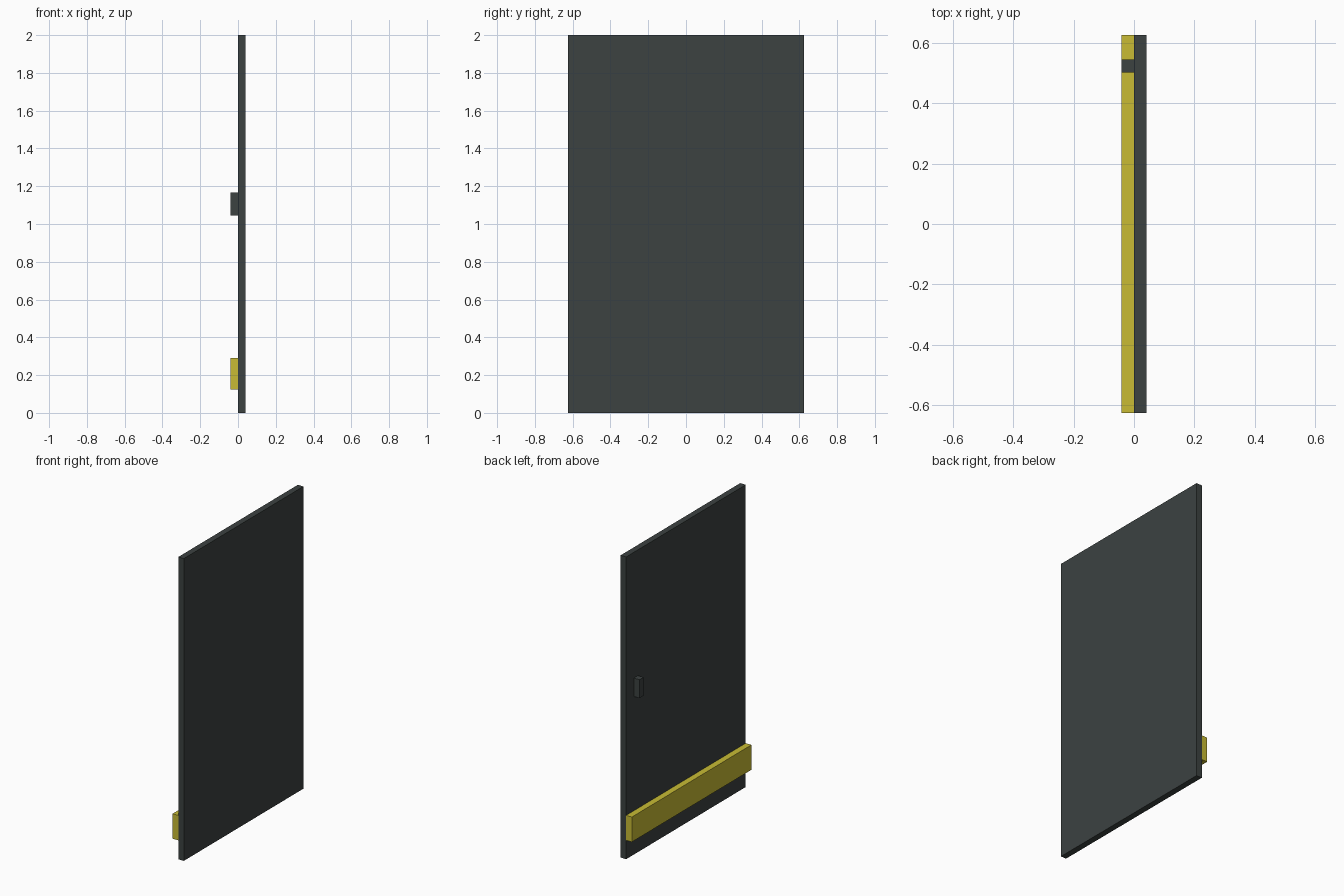
import bpy

if "Cube" in bpy.data.objects:
    bpy.data.objects.remove(bpy.data.objects["Cube"])


def material(name, rgb):
    m = bpy.data.materials.new(name)
    m.diffuse_color = (*rgb, 1.0)
    m.use_nodes = True
    m.node_tree.nodes["Principled BSDF"].inputs["Base Color"].default_value = m.diffuse_color
    return m


def box(name, lo, hi, mat):
    """Axis-aligned box between two corners."""
    centre = [(a + b) / 2 for a, b in zip(lo, hi)]
    bpy.ops.mesh.primitive_cube_add(size=1, location=centre)
    ob = bpy.context.object
    ob.name = name
    ob.scale = [b - a for a, b in zip(lo, hi)]
    bpy.ops.object.transform_apply(location=False, rotation=False, scale=True)
    ob.data.materials.append(mat)
    return ob


charcoal = material("charcoal", (0.045, 0.054, 0.053))
yellow = material("yellow", (0.58, 0.50, 0.035))

BACK, FACE, FRONT = -0.041, 0.0005, 0.041
HALF_W = 0.625

# Door slab
box("door_panel", (FACE, -HALF_W, 0), (FRONT, HALF_W, 2), charcoal)
# Full-width kick rail near the bottom
box("kick_rail", (BACK, -HALF_W, 0.125), (FACE, HALF_W, 0.29), yellow)
# Small handle block
box("handle", (BACK, 0.502, 1.046), (FACE, 0.545, 1.168), charcoal)
